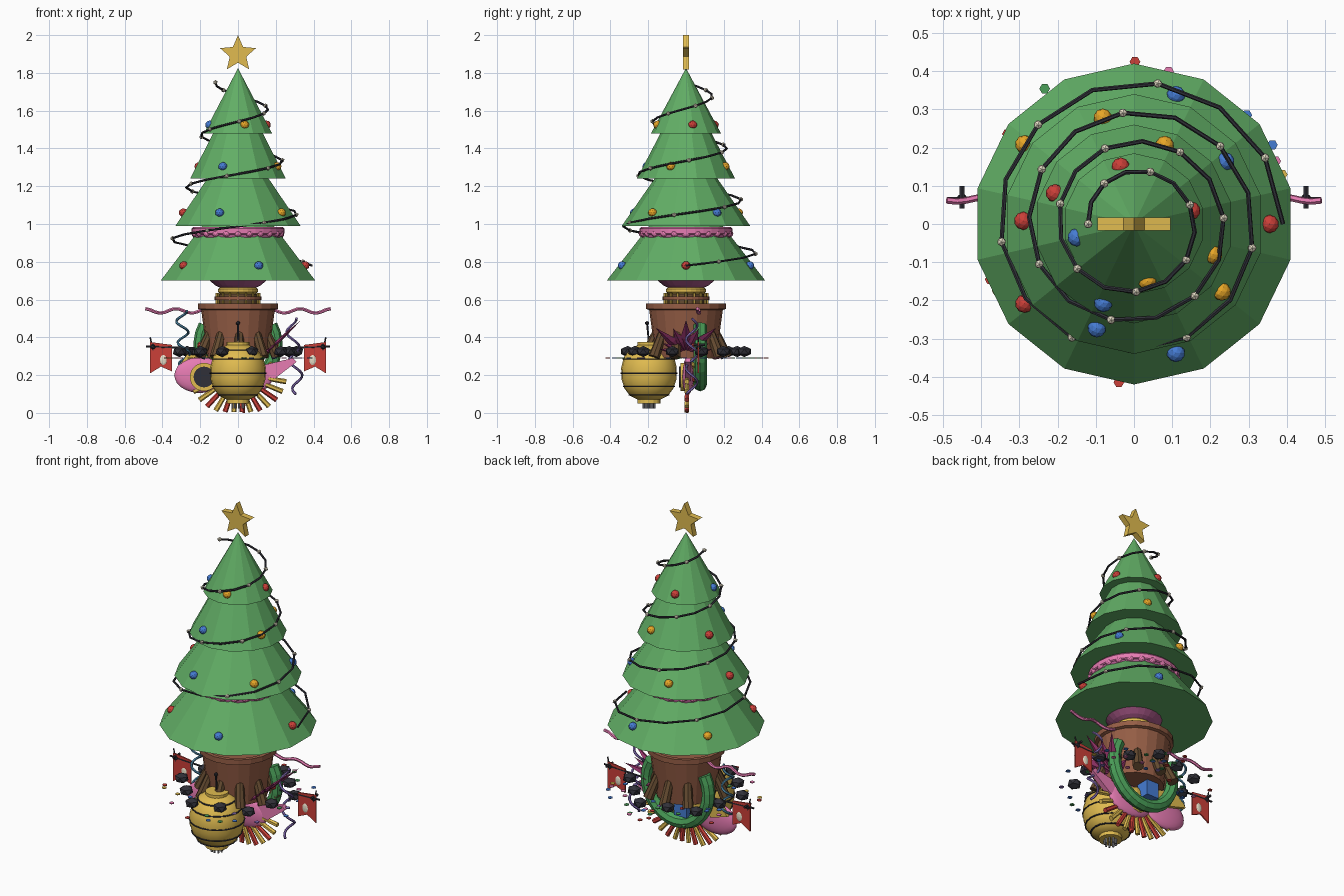
import bpy, bmesh, math, random
from math import sin, cos, pi, radians
from mathutils import Vector, Matrix

if "Cube" in bpy.data.objects:
    bpy.data.objects.remove(bpy.data.objects["Cube"])

random.seed(4)
COL = dict(green=(.12, .42, .13), leaf=(.07, .35, .1), gold=(.75, .5, .08), brown=(.3, .11, .06),
           root=(.13, .07, .03), pink=(.8, .2, .45), magenta=(.35, .04, .17), red=(.6, .05, .04),
           orange=(.8, .38, .02), blue=(.06, .2, .65), purple=(.25, .16, .5), dark=(.03, .03, .04),
           cream=(.8, .74, .58), grey=(.3, .3, .32), teal=(.08, .25, .4), plum=(.4, .1, .25))
MATS = {}


def mat(c):
    if c not in MATS:
        MATS[c] = bpy.data.materials.new(c)
        MATS[c].diffuse_color = (*COL[c], 1)
    return MATS[c]


def finish(bm, name, c, smooth=False):
    bmesh.ops.recalc_face_normals(bm, faces=bm.faces)
    me = bpy.data.meshes.new(name)
    bm.to_mesh(me)
    bm.free()
    o = bpy.data.objects.new(name, me)
    bpy.context.collection.objects.link(o)
    me.materials.append(mat(c))
    for p in me.polygons:
        p.use_smooth = smooth
    return o


def lathe(name, c, prof, n=24, at=(0, 0, 0), rot=0.0, smooth=False):
    """Revolve (radius, z) points about z; ends are capped."""
    bm = bmesh.new()
    rings = [[bm.verts.new((r * cos(2*pi*i/n + rot) + at[0], r * sin(2*pi*i/n + rot) + at[1], z + at[2]))
              for i in range(n)] for r, z in prof]
    for a, b in zip(rings, rings[1:]):
        for i in range(n):
            bm.faces.new((a[i], a[(i+1) % n], b[(i+1) % n], b[i]))
    bm.faces.new(rings[0])
    bm.faces.new(rings[-1])
    bmesh.ops.remove_doubles(bm, verts=bm.verts, dist=1e-5)
    return finish(bm, name, c, smooth)


def ball(name, c, at, r, scale=(1, 1, 1), sub=2, smooth=False):
    bm = bmesh.new()
    bmesh.ops.create_icosphere(bm, subdivisions=sub, radius=r,
                               matrix=Matrix.Translation(at) @ Matrix.Diagonal((*scale, 1)))
    return finish(bm, name, c, smooth)


def rod(name, c, a, b, r1, r2, n=8):
    a, b = Vector(a), Vector(b)
    d = b - a
    bm = bmesh.new()
    bmesh.ops.create_cone(bm, cap_ends=True, segments=n, radius1=r1, radius2=r2, depth=d.length,
                          matrix=Matrix.Translation((a+b)/2) @ d.to_track_quat('Z', 'Y').to_matrix().to_4x4())
    return finish(bm, name, c)


def tube(name, c, pts, r, res=1):
    cu = bpy.data.curves.new(name, 'CURVE')
    cu.dimensions = '3D'
    cu.bevel_depth, cu.bevel_resolution, cu.use_fill_caps = r, res, True
    s = cu.splines.new('POLY')
    s.points.add(len(pts) - 1)
    for p, q in zip(s.points, pts):
        p.co = (*q, 1)
    me = bpy.data.meshes.new_from_object(bpy.data.objects.new(name + "_path", cu))
    bm = bmesh.new()
    bm.from_mesh(me)
    return finish(bm, name, c)


def plate(name, c, pts, y, t):
    """Extrude an (x, z) outline along y."""
    bm = bmesh.new()
    f = bm.faces.new([bm.verts.new((x, y - t/2, z)) for x, z in pts])
    ext = bmesh.ops.extrude_face_region(bm, geom=[f])
    bmesh.ops.translate(bm, vec=(0, t, 0), verts=[v for v in ext['geom'] if isinstance(v, bmesh.types.BMVert)])
    return finish(bm, name, c)


# tree tiers
for i, (r, z, top) in enumerate([(.42, .70, 1.24), (.34, .99, 1.48), (.26, 1.24, 1.74), (.185, 1.48, 1.825)]):
    lathe(f"tree_tier_{i}", "green", [(r, z), (0, top)], 14, rot=pi/2)

# top star
plate("top_star", "gold", [((.1, .046)[k % 2] * sin(k*pi/5), 1.9 + (.1, .046)[k % 2] * cos(k*pi/5))
                           for k in range(10)], 0, .034)

# bulbs on each tier
for lv, (n, r, z) in enumerate([(5, .355, .78), (5, .29, 1.06), (4, .222, 1.305), (4, .154, 1.525)]):
    for k in range(n):
        a = lv * .6 + 2*pi*k/n
        ball("bulb", ("red", "blue", "orange")[(k + lv) % 3], (r*cos(a), r*sin(a), z), .024, (1, 1, .95))

# spiral garland with beads
path = []
for k in range(48):
    t = k / 47
    a = t * 7 * pi
    path.append(((.39 - .27*t) * cos(a), (.39 - .27*t) * sin(a), .78 + .97*t))
tube("garland_wire", "dark", path, .006)
for p in path[1::2]:
    ball("garland_bead", "cream", p, .0125, sub=1)

# cake tier with scalloped icing, and stand below the tree
lathe("cake_tier", "plum", [(.237, .86), (.237, .985)], 32)
lathe("icing_band", "pink", [(.24, .945), (.245, .95), (.245, .975), (.235, .985)], 32)
for k in range(24):
    a = 2*pi*k/24
    ball("icing_scallop", "pink", (.23*cos(a), .23*sin(a), .948), .026, (.6, 1, .7) if k % 12 == 0 else (.8, .8, .7))
lathe("stand_bowl", "plum", [(.09, .66), (.12, .675), (.15, .70)])
lathe("stand_gold", "gold", [(.09, .625), (.105, .64), (.105, .655), (.09, .668)])
lathe("stand_neck", "root", [(.1, .575), (.1, .63)])
lathe("stand_plate", "brown", [(.125, .597), (.125, .615)])
for k in range(16):
    a = 2*pi*k/16
    rod("stand_peg", "gold", (.112*cos(a), .112*sin(a), .58), (.112*cos(a), .112*sin(a), .635), .007, .007, 6)

# tub and roots
lathe("tub", "brown", [(.16, .29), (.195, .545), (.212, .55), (.212, .58), (.19, .58), (.185, .56)], 20)
for k in range(10):
    a = 2*pi*k/10 + .35
    rod("root", "root", (.15*cos(a), .15*sin(a), .44), (.215*cos(a), .215*sin(a), .295), .022, .03)
    ball("root_top", "root", (.15*cos(a), .15*sin(a), .44), .022, sub=1)

# ring of coals
for k in range(12):
    a = 2*pi*k/12 + .26
    ball("coal", "dark", ((.32 - .04*(k % 2))*cos(a), (.32 - .04*(k % 2))*sin(a), .325), .04, (1, 1, .75), 1)

# confetti lying on one level
for k in range(56):
    a, r = random.uniform(0, 2*pi), random.uniform(.2, .425)
    lathe("confetti", random.choice(["red", "leaf", "blue", "purple", "gold", "pink"]),
          [(.014, 0), (.014, .004)], 6, (r*cos(a), r*sin(a), .288))

# paper lantern
LY = -.196
lathe("lantern", "gold", [(.06, .07), (.1, .09), (.13, .13), (.146, .18), (.147, .24), (.133, .295),
                          (.1, .335), (.06, .36)], 20, (0, LY, 0), smooth=True)
for r, z in [(.108, .095), (.137, .14), (.15, .21), (.139, .285), (.105, .332)]:
    lathe("lantern_band", "dark", [(r, z - .003), (r + .002, z), (r, z + .003)], 20, (0, LY, 0))
for z in (.05, .355):
    lathe("lantern_cap", "gold", [(.062, z), (.062, z + .02)], 16, (0, LY, 0))
for k in range(9):
    a = 2*pi*k/9
    x, y = .03*cos(a), LY + .03*sin(a)
    rod("lantern_tassel", "grey", (x, y, .055), (x, y, .022), .006, .006, 6)
rod("lantern_cord", "dark", (0, LY, .37), (0, LY - .01, .47), .005, .005, 6)
ball("lantern_hook", "dark", (0, LY - .01, .475), .012, sub=1)

# pink two-lobed instrument with sound hole
ball("instrument_body", "pink", (-.2, .01, .2), .1, (1.38, .3, .95), 3, True)
ball("instrument_waist", "pink", (.04, .01, .19), .1, (1.45, .3, .95), 3, True)
plate("instrument_neck", "pink", [(.12, .25), (.18, .17), (.31, .27), (.29, .29)], .01, .03)
for nm, c, r, y in [("sound_ring", "gold", .075, -.03), ("sound_hole", "dark", .055, -.036)]:
    rod(nm, c, (-.18, .02, .19), (-.18, y, .19), r, r, 24)

# burst of thin rays
for k in range(14):
    a = radians(190 + 160*k/13)
    d = Vector((cos(a), 0, sin(a)))
    c = Vector((0, .005, .21))
    L = .2 + .06 * abs(cos(a))
    rod("burst_ray", ("gold", "red")[k % 2 if abs(k - 6.5) < 5 else 0], c + d*.03, c + d*min(L, .205/abs(sin(a))),
        .01, .014, 6)
ball("burst_core", "gold", (0, .02, .2), .08, (1, .5, 1))

# hanging green swag at the back, with berries
tube("green_swag", "leaf", [(.2*cos(a), .075, .36 + .21*sin(a)) for a in
                            [radians(150 + 240*k/18) for k in range(19)]], .036, 2)
for k in range(7):
    a = radians(180 + 30*k)
    ball("swag_berry", ("red", "gold")[k % 2], (.2*cos(a), .045, .36 + .21*sin(a)), .018, sub=1)

# small gifts at the back
plate("gift_blue", "blue", [(-.08, .2), (.0, .2), (.0, .29), (-.08, .29)], .07, .08)
plate("gift_gold", "gold", [(-.16, .2), (-.1, .17), (-.06, .27), (-.2, .3)], .05, .05)
plate("side_leaf", "gold", [(-.31, .25), (-.2, .22), (-.16, .3), (-.27, .31)], .05, .02)

# magenta leaf fan
u = Vector((.73, 0, .68))
w = Vector((.68, 0, -.73)) * .02
for k in range(9):
    a = radians(-80 + 20*k)
    d = u*cos(a) + Vector((0, 1, 0))*sin(a)
    s = d.cross(w).normalized() * .03
    b = Vector((.15, 0, .32))
    L = .25 if k % 2 == 0 else .2
    if abs(k - 4) > 2:
        L = .14
    bm = bmesh.new()
    m = b + d*L*.45
    base, tip = bm.verts.new(b), bm.verts.new(b + d*L)
    q = [bm.verts.new(m + v) for v in (s, w*.5, -s, -w*.5)]
    for i in range(4):
        bm.faces.new((base, q[i], q[(i+1) % 4]))
        bm.faces.new((tip, q[(i+1) % 4], q[i]))
    finish(bm, "fan_leaf", "magenta")

# side pennants, their poles and pink ribbons
for s in (-1, 1):
    plate("pennant", "red", [(s*x, z) for x, z in
                             [(.35, .36), (.465, .375), (.465, .21), (.408, .245), (.35, .22)]], .065, .008)
    ball("pennant_emblem", "cream", (s*.395, .065, .28), .026, (.8, .35, 1.2))
    rod("pennant_pole", "dark", (s*.2, .065, .34), (s*.487, .065, .352), .006, .006, 6)
    rod("pennant_peg", "dark", (s*.45, .04, .36), (s*.45, .1, .36), .007, .007, 6)
    ball("pennant_knob", "dark", (s*.45, .065, .35), .016, sub=1)
    rod("pennant_tie", "dark", (s*.45, .065, .33), (s*.465, .065, .4), .005, .004, 6)
    tube("pink_ribbon", "pink", [(s*(.19 + .3*t/12), .065 + .006*sin(t), .54 + .012*sin(t*.95 + 2.6))
                                 for t in range(13)], .009)

# curled streamers
for nm, c, x0, x1, z0, z1 in [("streamer_left", "teal", -.3, -.28, .54, .24),
                              ("streamer_right", "purple", .28, .32, .5, .1)]:
    n = 40
    tube(nm, c, [(x0 + (x1-x0)*k/n + .03*cos(k*.42), .03 + .03*sin(k*.42), z0 + (z1-z0)*k/n)
                 for k in range(n + 1)], .007)
rod("prop_stick", "red", (.03, .005, 0), (.05, .005, .3), .006, .006, 6)

for m in bpy.data.materials:
    if m.users and not m.is_grease_pencil:
        m.use_nodes = True
        m.node_tree.nodes["Principled BSDF"].inputs["Base Color"].default_value = m.diffuse_color
